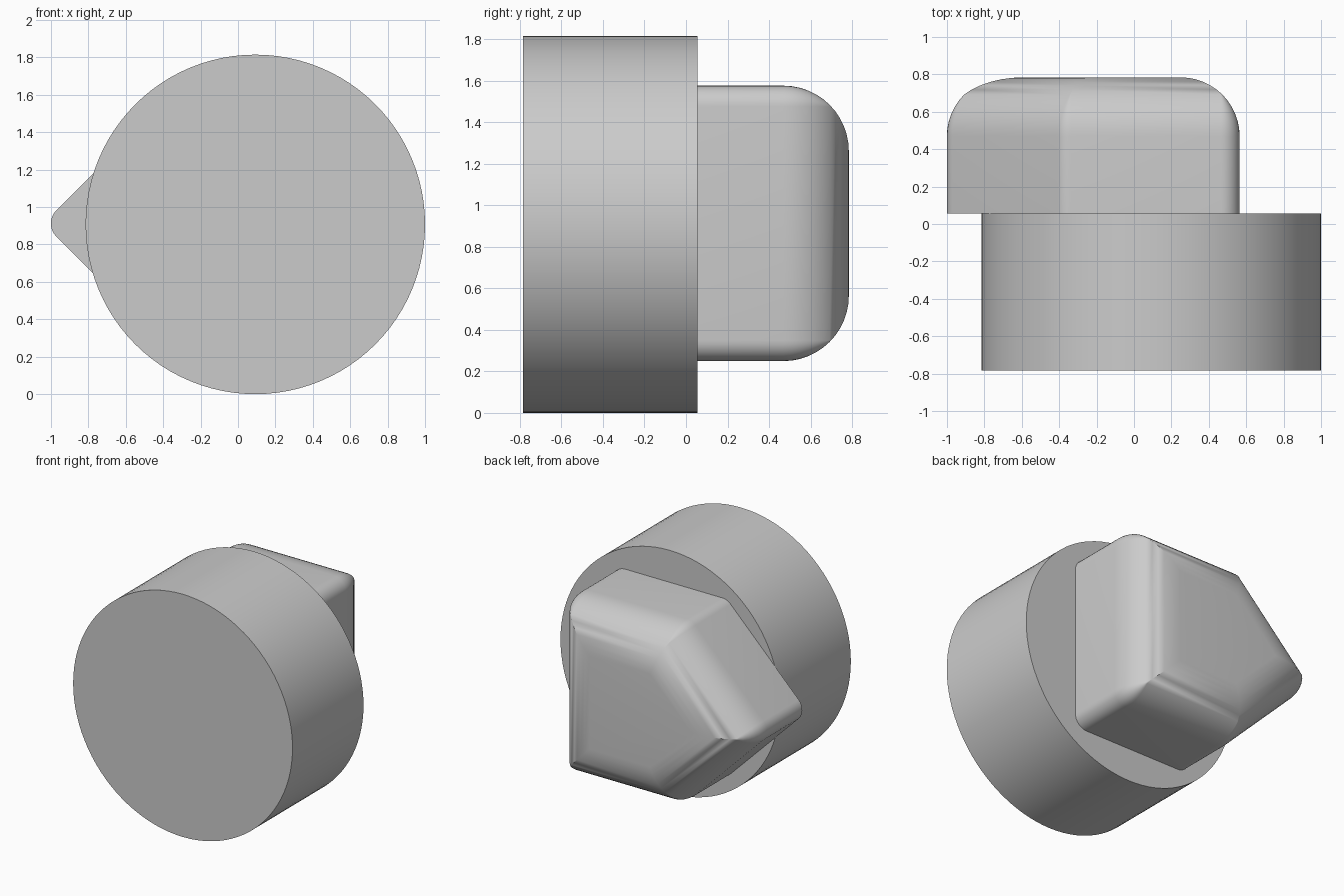
import bpy
import bmesh
from math import sin, cos, pi, radians
from mathutils import Vector, Matrix

cube = bpy.data.objects.get("Cube")
if cube:
    bpy.data.objects.remove(cube, do_unlink=True)

grey = bpy.data.materials.new("plain_grey")
grey.use_nodes = True
colour = (0.6, 0.6, 0.6, 1)
grey.diffuse_color = colour
grey.node_tree.nodes["Principled BSDF"].inputs["Base Color"].default_value = colour

MID_Z = 0.9075      # height of the shared axis
JOIN_Y = 0.055      # plane where knob meets disc
FRONT_Y, BACK_Y = -0.784, 0.784


def finish(bm, name):
    bmesh.ops.recalc_face_normals(bm, faces=bm.faces)
    mesh = bpy.data.meshes.new(name)
    bm.to_mesh(mesh)
    bm.free()
    mesh.materials.append(grey)
    obj = bpy.data.objects.new(name, mesh)
    bpy.context.collection.objects.link(obj)
    bpy.ops.object.select_all(action='DESELECT')
    obj.select_set(True)
    bpy.context.view_layer.objects.active = obj
    bpy.ops.object.shade_smooth_by_angle(angle=radians(30))


# Round disc lying along the y axis
bm = bmesh.new()
place = Matrix.Translation((0.0925, (FRONT_Y + JOIN_Y) / 2, MID_Z)) @ Matrix.Rotation(pi / 2, 4, 'X')
bmesh.ops.create_cone(bm, cap_ends=True, segments=96, radius1=MID_Z, radius2=MID_Z,
                      depth=JOIN_Y - FRONT_Y, matrix=place)
finish(bm, "disc_base")

# Pointed knob: corner positions with the directions of the two sides they join
HALF = 0.663
CORNERS = [(0.565, -HALF, -90, 0), (0.565, HALF, 0, 90), (-0.379, HALF, 90, 135),
           (-0.379 - HALF, 0, 135, 225), (-0.379, -HALF, 225, 270)]
CORNER_RADIUS, BACK_RADIUS, STEPS = 0.1, 0.315, 8


def direction(degrees):
    a = radians(degrees)
    return Vector((cos(a), sin(a)))


def outline(inset):
    """Rounded pointed outline, moved inwards by the inset."""
    r = max(CORNER_RADIUS - inset, 0)
    points = []
    for x, z, a, b in CORNERS:
        n1, n2 = direction(a), direction(b)
        centre = Vector((x, z)) - (inset + r) * (n1 + n2) / (1 + n1.dot(n2))
        points += [centre + r * direction(a + (b - a) * i / STEPS) for i in range(STEPS + 1)]
    return points


# Straight wall followed by a rounded back edge
layers = [(JOIN_Y, 0)]
for i in range(13):
    t = i / 12 * pi / 2
    layers.append((BACK_Y - BACK_RADIUS * (1 - sin(t)), BACK_RADIUS * (1 - cos(t))))

bm = bmesh.new()
rings = [[bm.verts.new((p.x, y, MID_Z + 0.005 + p.y)) for p in outline(inset)]
         for y, inset in layers]
for low, high in zip(rings, rings[1:]):
    for i in range(len(low)):
        j = (i + 1) % len(low)
        bm.faces.new((low[i], low[j], high[j], high[i]))
bm.faces.new(rings[0])
bm.faces.new(rings[-1])
bmesh.ops.remove_doubles(bm, verts=bm.verts, dist=0.0001)
finish(bm, "pointed_knob")
